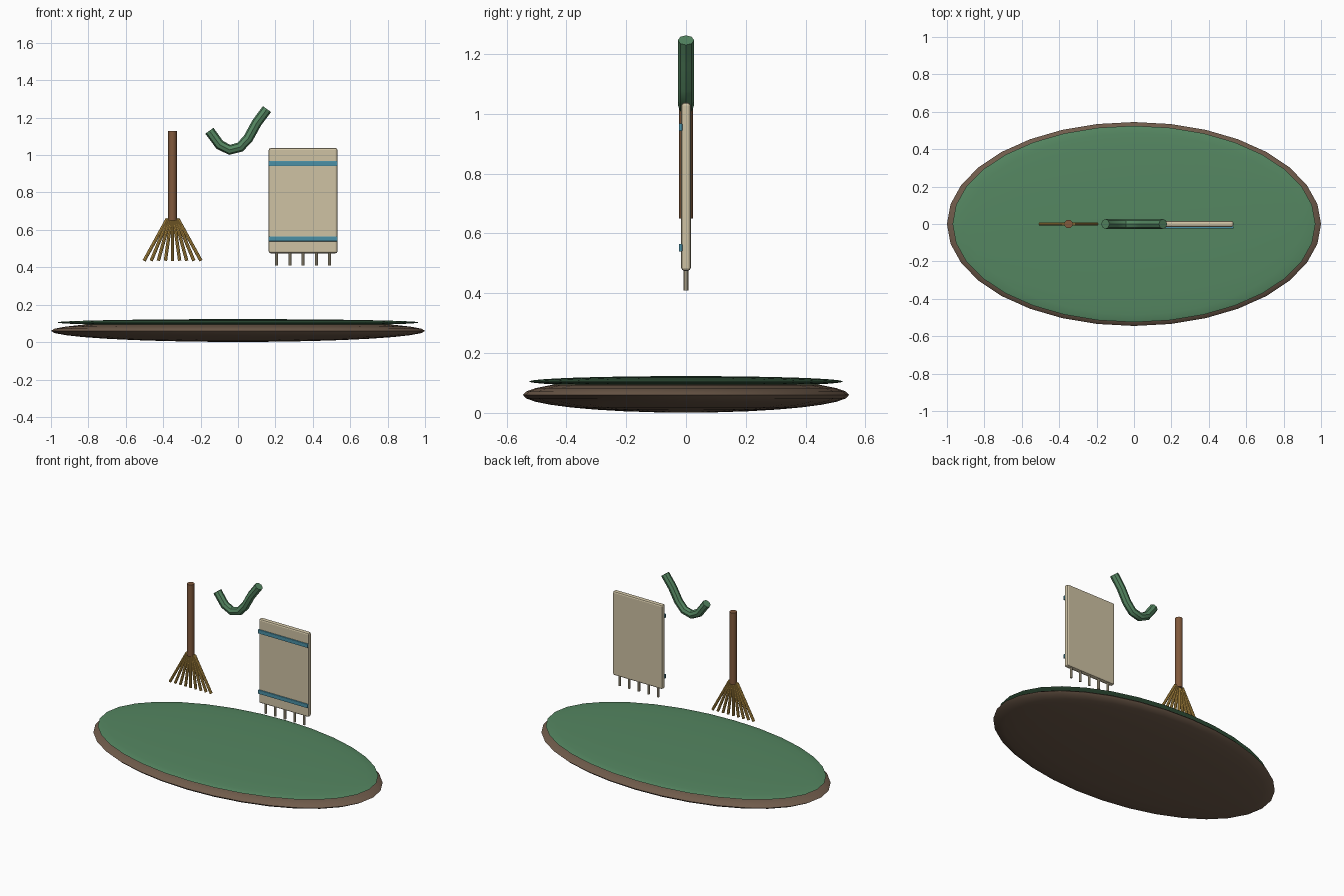
import bpy, math
from mathutils import Vector

if "Cube" in bpy.data.objects:
    bpy.data.objects.remove(bpy.data.objects["Cube"])


def material(name, rgb):
    m = bpy.data.materials.new(name)
    m.diffuse_color = (*rgb, 1)
    m.use_nodes = True
    m.node_tree.nodes["Principled BSDF"].inputs["Base Color"].default_value = m.diffuse_color
    return m


GREEN = material("green", (0.09, 0.24, 0.12))
SOIL = material("dark_brown", (0.16, 0.105, 0.07))
WOOD = material("wood", (0.22, 0.10, 0.045))
STRAW = material("straw", (0.57, 0.34, 0.07))
CREAM = material("cream", (0.62, 0.54, 0.37))
BLUE = material("blue", (0.07, 0.28, 0.38))


def finish(name, mat, smooth=True):
    ob = bpy.context.object
    ob.name = name
    ob.data.materials.append(mat)
    if smooth:
        bpy.ops.object.shade_smooth_by_angle(angle=math.radians(40))
    return ob


def disc(name, z, size, mat):
    bpy.ops.mesh.primitive_uv_sphere_add(segments=32, ring_count=16, radius=1, location=(0, 0, z))
    bpy.context.object.scale = size
    bpy.ops.object.transform_apply(location=False, rotation=False, scale=True)
    finish(name, mat)


def rod(name, a, b, r, sides, mat):
    a, b = Vector(a), Vector(b)
    bpy.ops.mesh.primitive_cylinder_add(vertices=sides, radius=r, depth=(b - a).length, location=(a + b) / 2)
    bpy.context.object.rotation_euler = (b - a).to_track_quat('Z', 'Y').to_euler()
    finish(name, mat)


def box(name, loc, size, bevel, mat):
    bpy.ops.mesh.primitive_cube_add(size=1, location=loc)
    bpy.context.object.scale = size
    bpy.ops.object.transform_apply(location=False, rotation=False, scale=True)
    ob = finish(name, mat, False)
    mod = ob.modifiers.new("bevel", 'BEVEL')
    mod.width, mod.segments = bevel, 2


# Oval base: earthy underside and green top
disc("base_ground", 0.06, (1, 0.545, 0.059), SOIL)
disc("base_grass", 0.105, (0.97, 0.525, 0.018), GREEN)

# Broom: handle and fan of bristles
rod("broom_handle", (-0.35, 0, 0.65), (-0.35, 0, 1.13), 0.023, 12, WOOD)
for i in range(9):
    t = (i - 4) / 4
    rod(f"broom_bristle_{i + 1}", (-0.35 + 0.028 * t, 0, 0.66),
        (-0.35 + 0.152 * t, 0, 0.435), 0.009, 8, STRAW)

# Bent green tube
curve = bpy.data.curves.new("bent_tube", 'CURVE')
curve.dimensions = '3D'
curve.bevel_depth, curve.bevel_resolution = 0.027, 2
curve.use_fill_caps = True
path = [(-0.153, 1.13), (-0.098, 1.055), (-0.045, 1.028), (0.012, 1.043),
        (0.055, 1.09), (0.10, 1.172), (0.155, 1.246)]
spline = curve.splines.new('POLY')
spline.points.add(len(path) - 1)
for p, (x, z) in zip(spline.points, path):
    p.co = (x, 0, z, 1)
tube = bpy.data.objects.new("bent_tube", curve)
bpy.context.collection.objects.link(tube)
bpy.ops.object.select_all(action='DESELECT')
tube.select_set(True)
bpy.context.view_layer.objects.active = tube
bpy.ops.object.convert(target='MESH')
finish("bent_tube", GREEN)

# Hanging mat with two stripes and a fringe
box("mat_panel", (0.348, 0, 0.756), (0.368, 0.032, 0.562), 0.01, CREAM)
for name, z in (("mat_stripe_top", 0.955), ("mat_stripe_bottom", 0.552)):
    box(name, (0.348, -0.018, z), (0.37, 0.012, 0.026), 0.003, BLUE)
for i in range(5):
    x = 0.348 + (i - 2) * 0.071
    rod(f"mat_fringe_{i + 1}", (x, 0, 0.41), (x, 0, 0.485), 0.008, 8, CREAM)
